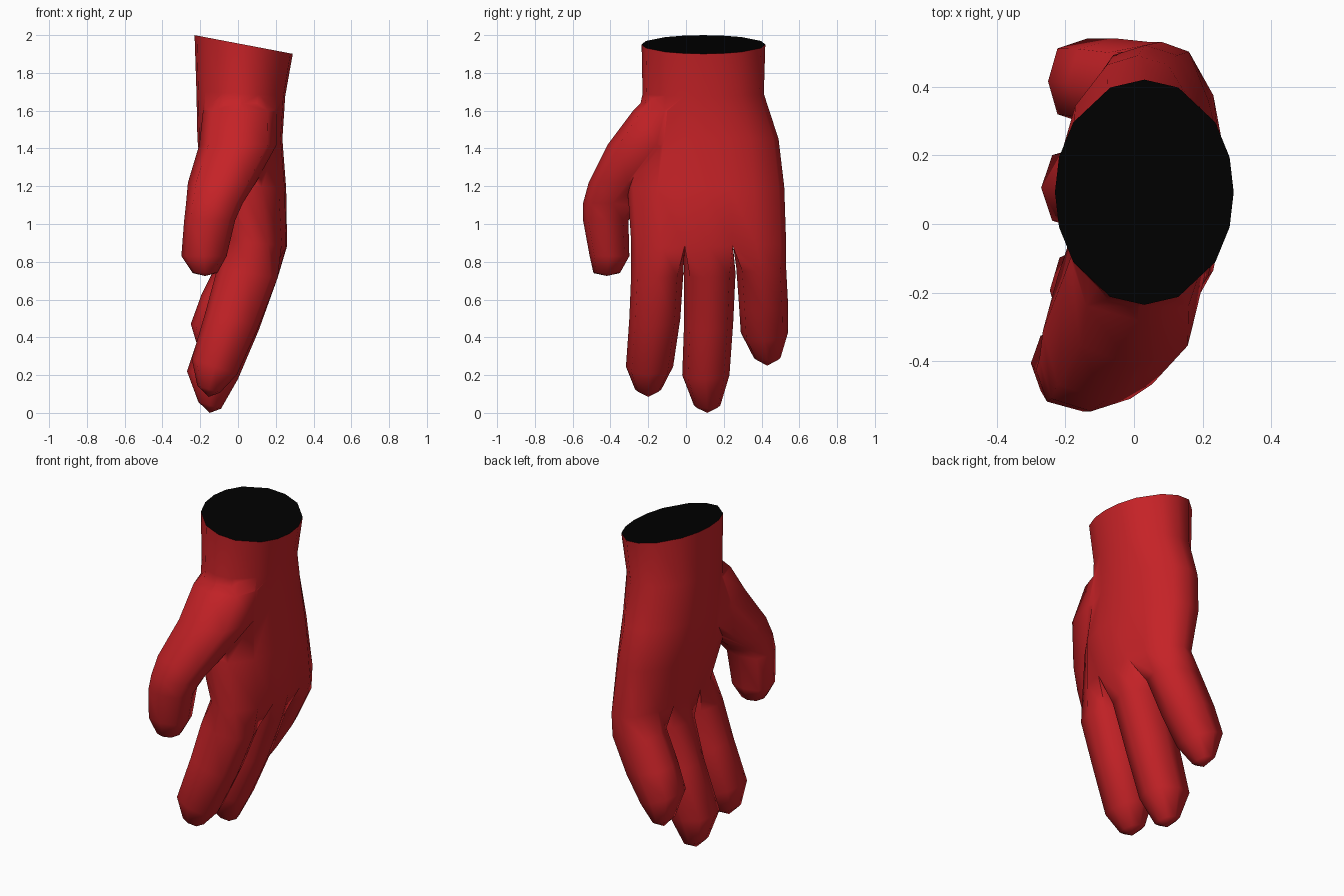
import bpy, bmesh, math

if "Cube" in bpy.data.objects:
    bpy.data.objects.remove(bpy.data.objects["Cube"])


def material(name, rgb):
    m = bpy.data.materials.new(name)
    m.diffuse_color = (*rgb, 1)
    m.use_nodes = True
    m.node_tree.nodes["Principled BSDF"].inputs["Base Color"].default_value = m.diffuse_color
    return m


red = material("glove_red", (0.56, 0.016, 0.02))
black = material("opening_black", (0.0, 0.0, 0.0))


def bridge(bm, a, b):
    n = len(a)
    for i in range(n):
        j = (i + 1) % n
        bm.faces.new((a[i], a[j], b[j], b[i]))


def octagon(bm, x, y, z, rx, ry, slope=0.0):
    # first vertex sits at the back (+x), towards -y
    ring = []
    for i in range(8):
        a = math.radians(45 * i - 45)
        k = 1.08 if i % 2 == 0 else 1
        dx = rx * k * math.cos(a)
        ring.append(bm.verts.new((x + dx, y + ry * k * math.sin(a), z - slope * dx)))
    return ring


def close_tip(bm, ring, drop):
    mid = sum((v.co for v in ring), ring[0].co * 0) / len(ring)
    mid.z -= drop
    tip = bm.verts.new(mid)
    for i in range(len(ring)):
        bm.faces.new((ring[i], ring[(i + 1) % len(ring)], tip))


def palm_ring(bm, z, slope, y0, y1, x0, x1, p):
    # 7 columns over the back, a side, 7 columns over the palm, a side
    cols = [-0.93 + 0.31 * k for k in range(7)]
    uv = [(u, 1) for u in cols] + [(1, 0)] + [(u, -1) for u in reversed(cols)] + [(-1, 0)]
    ring = []
    for u, s in uv:
        w = s * (1 - abs(u) ** p) ** (1 / p)
        x = (x0 + x1) / 2 + w * (x1 - x0) / 2
        y = (y0 + y1) / 2 + u * (y1 - y0) / 2
        ring.append(bm.verts.new((x, y, z - slope * x)))
    return ring


def finish(bm, name):
    bmesh.ops.recalc_face_normals(bm, faces=bm.faces[:])
    me = bpy.data.meshes.new(name)
    bm.to_mesh(me)
    bm.free()
    ob = bpy.data.objects.new(name, me)
    bpy.context.collection.objects.link(ob)
    me.materials.append(red)
    me.materials.append(black)
    return ob


# palm and wrist: z, slope, y range, x range, roundness
bm = bmesh.new()
sections = [
    (1.956, 0.19, -0.235, 0.42, -0.23, 0.29, 2.05),
    (1.69, 0.05, -0.23, 0.412, -0.22, 0.25, 2.1),
    (1.45, 0.0, -0.28, 0.49, -0.215, 0.235, 2.1),
    (1.2, 0.05, -0.31, 0.52, -0.19, 0.255, 2.2),
    (0.91, 0.1, -0.29, 0.53, -0.10, 0.26, 2.3),
]
rings = [palm_ring(bm, *s) for s in sections]
for a, b in zip(rings, rings[1:]):
    bridge(bm, a, b)
bm.faces.new(rings[0]).material_index = 1

# webs between the fingers
base = rings[-1]
webs = [base[15]]
for k in (2, 4):
    webs.append(bm.verts.new((base[k].co + base[14 - k].co) / 2))
webs.append(base[7])

# fingers: x, y, z, half thickness, half width, slope
fingers = [
    [(0.05, -0.152, 0.74, 0.16, 0.138, 0.15), (-0.03, -0.165, 0.5, 0.14, 0.135, 0.3),
     (-0.125, -0.193, 0.245, 0.12, 0.125, 0.35), (-0.155, -0.2, 0.125, 0.06, 0.07, 0.3)],
    [(0.05, 0.125, 0.74, 0.16, 0.137, 0.15), (-0.03, 0.12, 0.48, 0.14, 0.13, 0.3),
     (-0.135, 0.105, 0.2, 0.135, 0.125, 0.15), (-0.15, 0.112, 0.04, 0.06, 0.07, 0.3)],
    [(0.04, 0.398, 0.77, 0.15, 0.132, 0.15), (-0.055, 0.41, 0.58, 0.14, 0.13, 0.3),
     (-0.135, 0.415, 0.425, 0.115, 0.125, 0.4), (-0.15, 0.43, 0.29, 0.05, 0.07, 0.3)],
]
for i, path in enumerate(fingers):
    k = 2 * i
    prev = [base[k], base[k + 1], base[k + 2], webs[i + 1],
            base[12 - k], base[13 - k], base[14 - k], webs[i]]
    for p in path:
        ring = octagon(bm, *p)
        bridge(bm, prev, ring)
        prev = ring
    close_tip(bm, prev, 0.04)
hand = finish(bm, "hand")

# thumb with its broad root blending into the palm
bm = bmesh.new()
path = [(0.015, -0.05, 1.69, 0.14, 0.14), (0.01, -0.1, 1.6, 0.195, 0.18),
        (0.0, -0.155, 1.42, 0.205, 0.26), (-0.085, -0.31, 1.22, 0.18, 0.205),
        (-0.125, -0.39, 1.11, 0.15, 0.155), (-0.15, -0.425, 1.02, 0.135, 0.12),
        (-0.18, -0.405, 0.83, 0.12, 0.105), (-0.175, -0.42, 0.74, 0.065, 0.07)]
rings = [octagon(bm, *p) for p in path]
for a, b in zip(rings, rings[1:]):
    bridge(bm, a, b)
bm.faces.new(rings[0])
close_tip(bm, rings[-1], 0.015)
thumb = finish(bm, "thumb")

# merge the thumb into the hand
mod = hand.modifiers.new("merge_thumb", "BOOLEAN")
mod.operation = "UNION"
mod.solver = "EXACT"
mod.object = thumb
bpy.ops.object.select_all(action="DESELECT")
bpy.context.view_layer.objects.active = hand
hand.select_set(True)
bpy.ops.object.modifier_apply(modifier=mod.name)
bpy.data.objects.remove(thumb)
bpy.ops.object.shade_smooth_by_angle(angle=math.radians(75))
